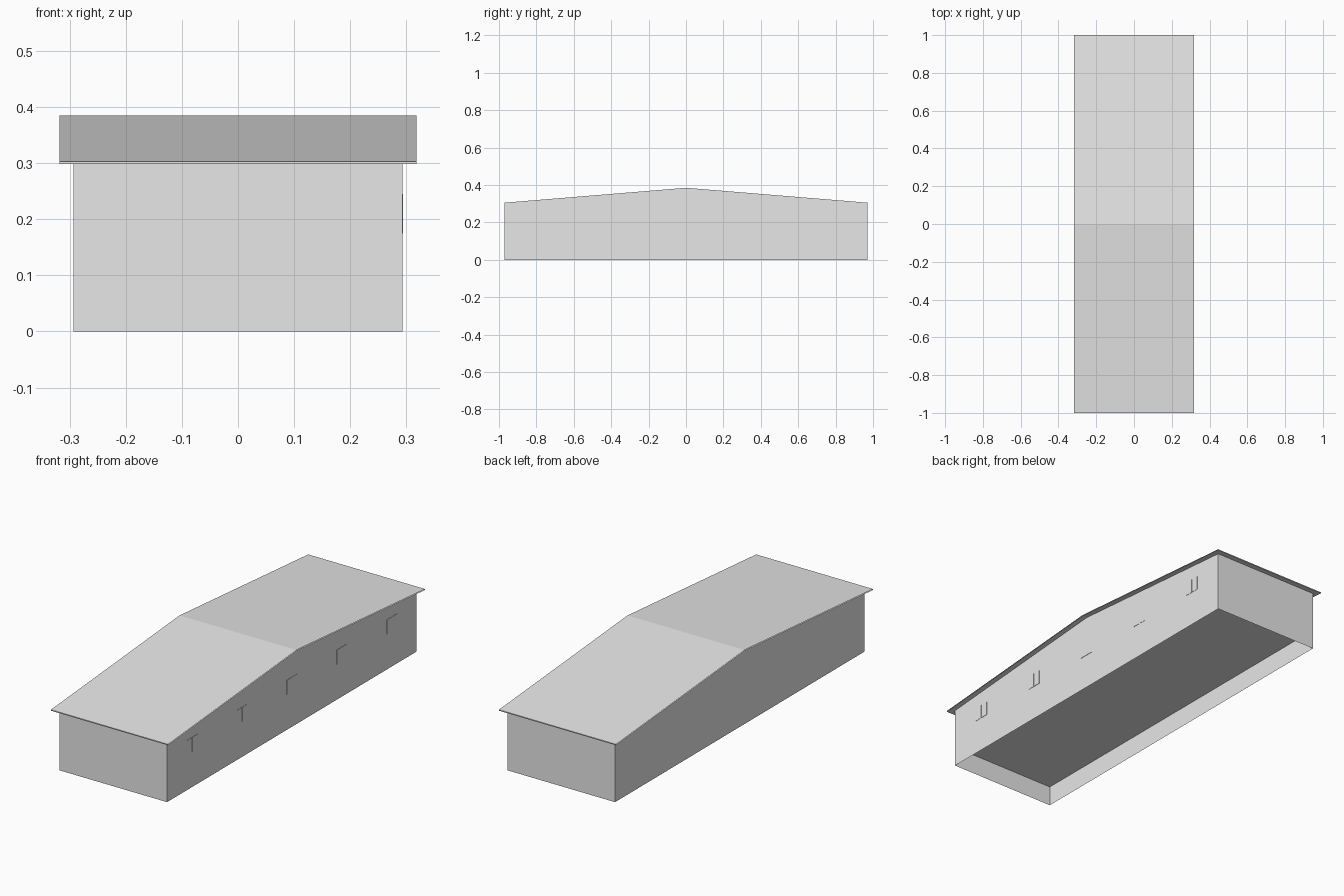
import bpy
import bmesh

cube = bpy.data.objects.get("Cube")
if cube:
    bpy.data.objects.remove(cube, do_unlink=True)

# Main sizes
WALL_X, WALL_Y = 0.293, 0.97
ROOF_X, ROOF_Y = 0.318, 1.0
RIDGE_Z, EAVE_Z, ROOF_THICK = 0.385, 0.303, 0.005
FLOOR_Z = 0.1

grey = bpy.data.materials.new("plain_grey")
grey.use_nodes = True
grey.diffuse_color = (0.8, 0.8, 0.8, 1)
grey.node_tree.nodes["Principled BSDF"].inputs["Base Color"].default_value = (0.8, 0.8, 0.8, 1)


def roof_height(y):
    return RIDGE_Z - (RIDGE_Z - EAVE_Z) * abs(y) / ROOF_Y


def finish(name, bm):
    mesh = bpy.data.meshes.new(name)
    bm.to_mesh(mesh)
    bm.free()
    mesh.materials.append(grey)
    obj = bpy.data.objects.new(name, mesh)
    bpy.context.collection.objects.link(obj)
    return obj


def extrude_profile(bm, profile, half_width):
    """Sweep a closed (y, z) profile along x, leaving both ends open."""
    left = [bm.verts.new((half_width, y, z)) for y, z in profile]
    right = [bm.verts.new((-half_width, y, z)) for y, z in profile]
    for i in range(len(profile)):
        j = (i + 1) % len(profile)
        bm.faces.new((left[i], left[j], right[j], right[i]))
    return left, right


def add_box(bm, low, high):
    verts = bmesh.ops.create_cube(bm, size=1)["verts"]
    for v in verts:
        v.co = [(a + b) / 2 + c * (b - a) for a, b, c in zip(low, high, v.co)]


# Walls: gabled sides and low ends, open at the bottom and under the roof
bm = bmesh.new()
eave = roof_height(WALL_Y)
gable = [(-WALL_Y, 0), (WALL_Y, 0), (WALL_Y, eave), (0, RIDGE_Z), (-WALL_Y, eave)]
left, right = extrude_profile(bm, gable, WALL_X)
bm.faces.new(left)
bm.faces.new(right)
bmesh.ops.recalc_face_normals(bm, faces=bm.faces)
open_faces = [f for f in bm.faces if abs(f.normal.z) > 0.5]
bmesh.ops.delete(bm, geom=open_faces, context="FACES_ONLY")
finish("walls", bm)

# Roof: thin pitched shell with eave strips and open gable edges
bm = bmesh.new()
top = [(y, roof_height(y)) for y in (-ROOF_Y, 0, ROOF_Y)]
bottom = [(y, z - ROOF_THICK) for y, z in reversed(top)]
extrude_profile(bm, top + bottom, ROOF_X)
bmesh.ops.recalc_face_normals(bm, faces=bm.faces)
finish("roof", bm)

# Floor: flat sheet raised inside the walls
bm = bmesh.new()
corners = [(-1, -1), (-1, 1), (1, 1), (1, -1)]
bm.faces.new([bm.verts.new((x * WALL_X, y * WALL_Y, FLOOR_Z)) for x, y in corners])
finish("floor", bm)

# Windows: five two-pane plates on the left wall
for n in range(5):
    bm = bmesh.new()
    y = (n - 2) * 0.388
    for side in (-1, 1):
        near, far = sorted((side * 0.001, side * 0.04))
        add_box(bm, (WALL_X, y + near, 0.175), (WALL_X + 0.0015, y + far, 0.245))
    finish(f"window_{n + 1}", bm)
